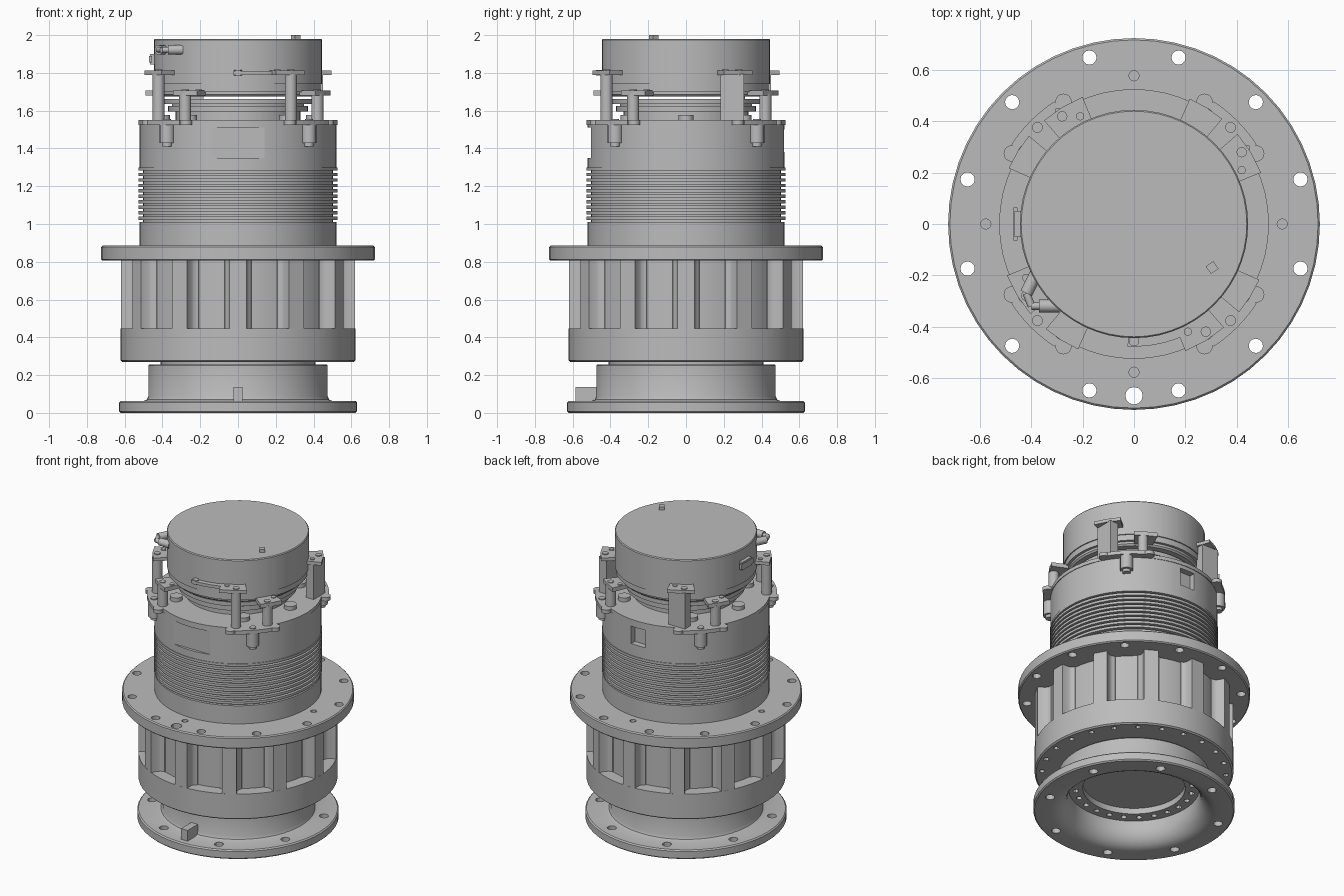
import bpy, bmesh
from math import sin, cos, pi, radians, atan2, hypot, degrees
from mathutils import Matrix, Vector

cube = bpy.data.objects.get("Cube")
if cube:
    bpy.data.objects.remove(cube, do_unlink=True)

grey = bpy.data.materials.new("machined_grey")
grey.use_nodes = True
colour = (0.5, 0.5, 0.5, 1)
grey.diffuse_color = colour
grey.node_tree.nodes["Principled BSDF"].inputs["Base Color"].default_value = colour


def finish(name, bm):
    bmesh.ops.recalc_face_normals(bm, faces=bm.faces)
    mesh = bpy.data.meshes.new(name)
    bm.to_mesh(mesh)
    bm.free()
    mesh.materials.append(grey)
    ob = bpy.data.objects.new(name, mesh)
    bpy.context.collection.objects.link(ob)
    return ob


def activate(ob):
    bpy.ops.object.select_all(action="DESELECT")
    ob.select_set(True)
    bpy.context.view_layer.objects.active = ob


def smooth(ob):
    activate(ob)
    bpy.ops.object.shade_smooth_by_angle(angle=radians(30))
    return ob


def lathe(name, profile, sides=56):
    # Profile of (radius, height) from axis to axis
    bm = bmesh.new()
    verts = [bm.verts.new((r, 0, z)) for r, z in profile]
    edges = [bm.edges.new(pair) for pair in zip(verts, verts[1:])]
    bmesh.ops.spin(bm, geom=verts + edges, cent=(0, 0, 0), axis=(0, 0, 1),
                   angle=2 * pi, steps=sides, use_merge=True)
    bmesh.ops.remove_doubles(bm, verts=bm.verts, dist=1e-4)
    return finish(name, bm)


def add_prism(bm, outline, z0, z1, matrix=Matrix()):
    low = [bm.verts.new(matrix @ Vector((x, y, z0))) for x, y in outline]
    top = [bm.verts.new(matrix @ Vector((x, y, z1))) for x, y in outline]
    bm.faces.new(low[::-1])
    bm.faces.new(top)
    for i in range(len(low)):
        j = (i + 1) % len(low)
        bm.faces.new((low[i], low[j], top[j], top[i]))


def prism(name, outline, z0, z1, matrix=Matrix()):
    bm = bmesh.new()
    add_prism(bm, outline, z0, z1, matrix)
    return finish(name, bm)


def circle(r, x=0, y=0, sides=16):
    return [(x + r * cos(2 * pi * i / sides), y + r * sin(2 * pi * i / sides))
            for i in range(sides)]


def rect(hx, hy, x=0, y=0):
    return [(x - hx, y - hy), (x + hx, y - hy), (x + hx, y + hy), (x - hx, y + hy)]


def polar(r, deg):
    return r * cos(radians(deg)), r * sin(radians(deg))


def sector(r0, r1, a0, a1, steps=6):
    angles = [a0 + (a1 - a0) * i / steps for i in range(steps + 1)]
    return [polar(r1, a) for a in angles] + [polar(r0, a) for a in reversed(angles)]


def turn(deg):
    return Matrix.Rotation(radians(deg), 4, "Z")


def cut(ob, shapes):
    # Subtract a set of prisms, then drop the cutter
    bm = bmesh.new()
    for outline, z0, z1 in shapes:
        add_prism(bm, outline, z0, z1)
    cutter = finish("cutter", bm)
    cutter.hide_render = True
    mod = ob.modifiers.new("cut", "BOOLEAN")
    mod.operation, mod.solver, mod.object = "DIFFERENCE", "EXACT", cutter
    activate(ob)
    bpy.ops.object.modifier_apply(modifier="cut")
    bpy.data.objects.remove(cutter, do_unlink=True)
    return smooth(ob)


def ring_holes(count, radius, hole, z0, z1, start=0):
    return [(circle(hole, *polar(radius, start + 360 * i / count), 12), z0, z1)
            for i in range(count)]


# Base: flange, flared bore and neck
bore = [(0.41 + 0.11 * (1 - sin(t * pi / 12)), 0.13 * (1 - cos(t * pi / 12)))
        for t in range(7)]
base = lathe("base_flange", [(0, 0.2), (0.32, 0.2), (0.32, 0.16), (0.41, 0.16)]
             + bore[::-1] + [(0.622, 0), (0.63, 0.008), (0.63, 0.055), (0.622, 0.063),
             (0.5, 0.063), (0.483, 0.07), (0.475, 0.088), (0.475, 0.25), (0.468, 0.257),
             (0.41, 0.257), (0.41, 0.3), (0, 0.3)])
cut(base, ring_holes(8, 0.55, 0.029, -0.1, 0.2, 22.5) + ring_holes(24, 0.365, 0.018, 0.1, 0.19))
prism("base_key", rect(0.025, 0.06, 0, -0.525), 0.05, 0.137)

# Lower housing with twelve ribs
lower = lathe("lower_housing", [(0, 0.27), (0.612, 0.27), (0.622, 0.278), (0.622, 0.447),
              (0.54, 0.447), (0.54, 0.82), (0, 0.82)])
cut(lower, ring_holes(24, 0.575, 0.017, 0.2, 0.31, 7.5))
half = [(0.5, 0.075), (0.54, 0.07), (0.552, 0.054), (0.572, 0.045), (0.62, 0.045)]
rib = half + [(r, -w) for r, w in reversed(half)]
for i in range(12):
    smooth(prism(f"rib_{i + 1}", rib, 0.44, 0.81, turn(30 * i)))

# Main flange with bolt circle
flange = lathe("main_flange", [(0, 0.806), (0.718, 0.806), (0.725, 0.813), (0.725, 0.878),
               (0.718, 0.885), (0, 0.885)])
cut(flange, ring_holes(12, 0.672, 0.028, 0.7, 1, 15) + ring_holes(1, 0.67, 0.034, 0.7, 1, -90)
    + ring_holes(4, 0.578, 0.02, 0.85, 1))

# Upper housing with cooling fins
profile = [(0, 0.87), (0.522, 0.87), (0.522, 1.01)]
for i in range(10):
    z = 1.01 + 0.029 * i
    profile += [(0.503, z), (0.503, z + 0.012), (0.526, z + 0.012), (0.526, z + 0.029)]
profile += [(0.522, 1.3), (0.522, 1.525), (0.526, 1.525), (0.526, 1.55), (0, 1.55)]
upper = lathe("upper_housing", profile)
cut(upper, [(rect(0.14, 0.1, 0, -0.602), 1.35, 1.51), (rect(0.055, 0.1, 0, 0.58), 1.38, 1.5)])

# Inner discs below the drum, and bolts around them
smooth(lathe("inner_discs", [(0, 1.54), (0.33, 1.54), (0.33, 1.595), (0.37, 1.595),
       (0.37, 1.625), (0.35, 1.625), (0.35, 1.635), (0.39, 1.635), (0.39, 1.663), (0, 1.663)]))
for i, a in enumerate((0, 50, 130, 180, 230, 310)):
    smooth(prism(f"ring_bolt_{i + 1}", circle(0.04, *polar(0.4, a)), 1.54, 1.577))

# Top drum
smooth(lathe("top_drum", [(0, 1.675), (0.41, 1.675), (0.42, 1.685), (0.42, 1.7), (0.438, 1.7),
       (0.438, 1.74), (0.445, 1.74), (0.445, 1.974), (0.44, 1.98), (0, 1.98)]))
prism("top_block", rect(0.018, 0.018), 1.97, 2.0, Matrix.Translation((0.305, -0.17, 0)) @ turn(35))

# Four corner mounts, each a quarter turn from the last
for i in range(4):
    q = turn(90 * i)
    tag = str(i + 1)
    prism("mount_lobe_" + tag, sector(0.48, 0.57, 33, 57), 1.525, 1.55, q)
    for a in (30, 60):
        smooth(prism(f"lobe_ear_{tag}_{a}", circle(0.032, *polar(0.55, a)), 1.525, 1.55, q))
    smooth(prism("lobe_boss_" + tag, circle(0.04, *polar(0.53, 45)), 1.43, 1.53, q))
    smooth(prism("lobe_boss_tip_" + tag, circle(0.025, *polar(0.53, 45)), 1.41, 1.44, q))
    smooth(prism("lobe_screw_" + tag, circle(0.021, *polar(0.533, 45)), 1.54, 1.556, q))
    # Tall post and plate; the two rear ones are wide blocks
    shape = rect(0.03, 0.062, 0.42, 0.245) if i < 2 else circle(0.032, 0.42, 0.28)
    smooth(prism("tall_post_" + tag, shape, 1.54, 1.795, q))
    prism("tall_plate_" + tag, sector(0.435, 0.535, 22, 41, 2), 1.79, 1.812, q)
    # Short post and plate
    smooth(prism("short_post_" + tag, circle(0.032, 0.28, 0.42), 1.54, 1.69, q))
    prism("short_plate_" + tag, sector(0.425, 0.535, 50, 66, 2), 1.68, 1.708, q)
    for n, (x, y, r, z) in enumerate(((0.42, 0.28, 0.02, 1.81), (0.42, 0.21, 0.016, 1.81),
                                      (0.28, 0.42, 0.02, 1.705), (0.21, 0.418, 0.016, 1.705))):
        smooth(prism(f"plate_screw_{tag}_{n + 1}", circle(r, x, y), z - 0.01, z + 0.008, q))

# Sensor arm along the front
prism("sensor_arm", sector(0.435, 0.478, -93, -60), 1.79, 1.81)
smooth(prism("sensor_arm_end", circle(0.02, 0, -0.457), 1.785, 1.816))

# Side socket and two cable plugs on the drum
prism("side_socket", rect(0.015, 0.05, -0.452, 0), 1.845, 1.9)
prism("side_socket_lip", rect(0.008, 0.065, -0.462, 0), 1.855, 1.89)


def plug(name, start, end, r):
    a, b = Vector(start), Vector(end)
    matrix = Matrix.Translation(a) @ (b - a).to_track_quat("Z", "Y").to_matrix().to_4x4()
    smooth(prism(name, circle(r), 0, (b - a).length, matrix))


plug("front_plug", (-0.37, -0.32, 1.922), (-0.29, -0.32, 1.922), 0.025)
plug("front_plug_neck", (-0.4, -0.32, 1.922), (-0.36, -0.32, 1.922), 0.015)
plug("side_plug", (-0.38, -0.19, 1.922), (-0.42, -0.27, 1.922), 0.025)
plug("side_plug_neck", (-0.42, -0.27, 1.922), (-0.4, -0.32, 1.922), 0.015)
